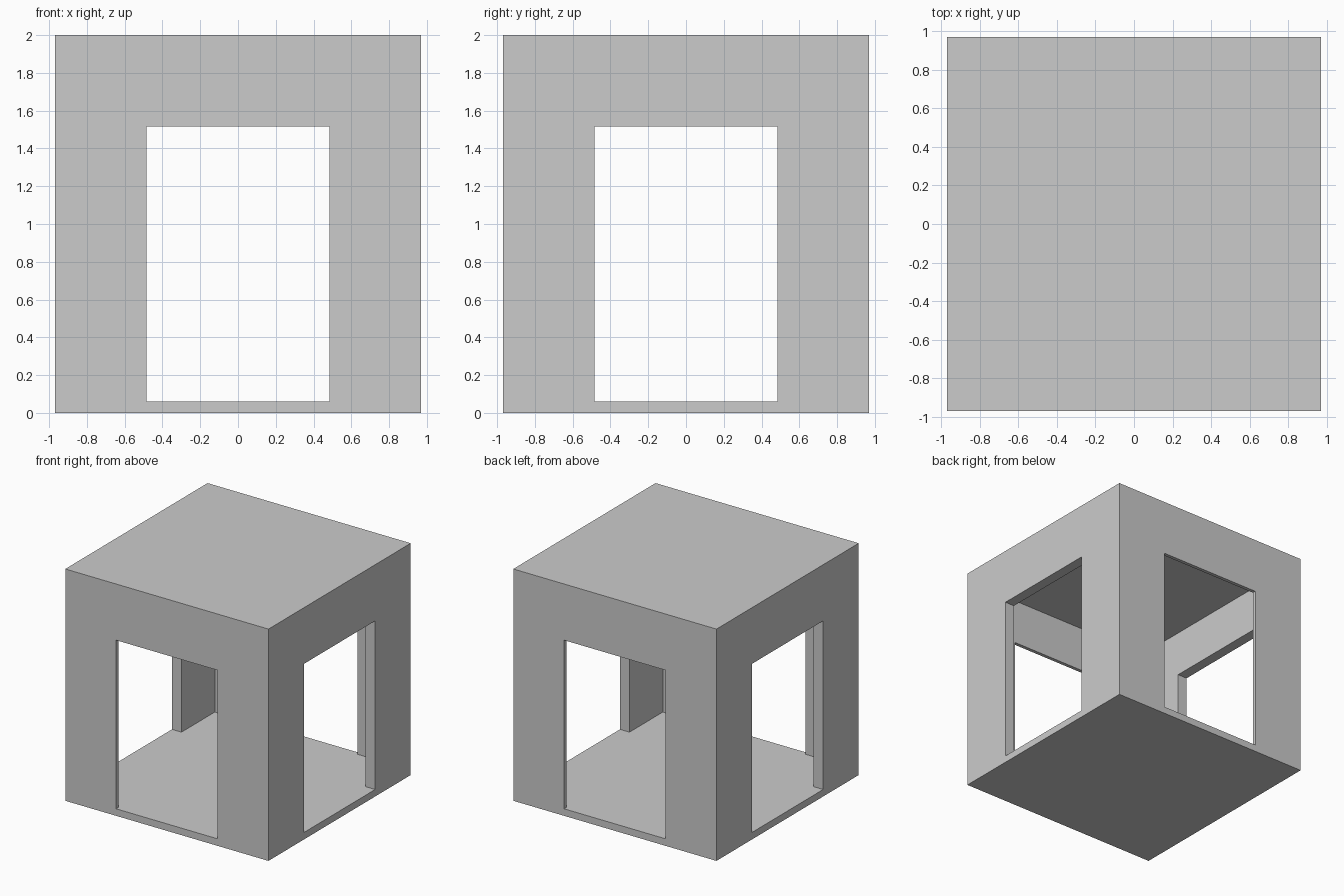
import bpy

if "Cube" in bpy.data.objects:
    bpy.data.objects.remove(bpy.data.objects["Cube"])

U = 2 / 33                      # design module: 32 x 32 x 33 modules
W, H = 32 * U, 2.0              # outer width and height
FLOOR = U                       # floor slab thickness
ROOF = SIDE = 1.5 * U           # roof and left/right wall thickness
FRONT = 0.5 * U                 # front/back wall thickness
DOOR_W, DOOR_TOP = 16 * U, 25 * U


def box(name, sx, sy, z0, z1):
    """Box centred on x and y, spanning z0 to z1."""
    bpy.ops.mesh.primitive_cube_add(size=1, location=(0, 0, (z0 + z1) / 2))
    ob = bpy.context.object
    ob.name = name
    ob.scale = (sx, sy, z1 - z0)
    bpy.ops.object.transform_apply(location=True, rotation=False, scale=True)
    return ob


def cut(target, cutter):
    """Subtract the cutter from the target and delete it."""
    cutter.hide_render = True
    mod = target.modifiers.new("cut", 'BOOLEAN')
    mod.operation = 'DIFFERENCE'
    mod.solver = 'EXACT'
    mod.object = cutter
    bpy.context.view_layer.objects.active = target
    bpy.ops.object.modifier_apply(modifier=mod.name)
    bpy.data.objects.remove(cutter)


# Outer block
shell = box("room_shell", W, W, 0, H)

# Hollow interior
cut(shell, box("interior_cutter", W - 2 * SIDE, W - 2 * FRONT, FLOOR, H - ROOF))

# Doorways through front/back and left/right walls
cut(shell, box("front_back_door_cutter", DOOR_W, W + 1, FLOOR, DOOR_TOP))
cut(shell, box("side_door_cutter", W + 1, DOOR_W, FLOOR, DOOR_TOP))
